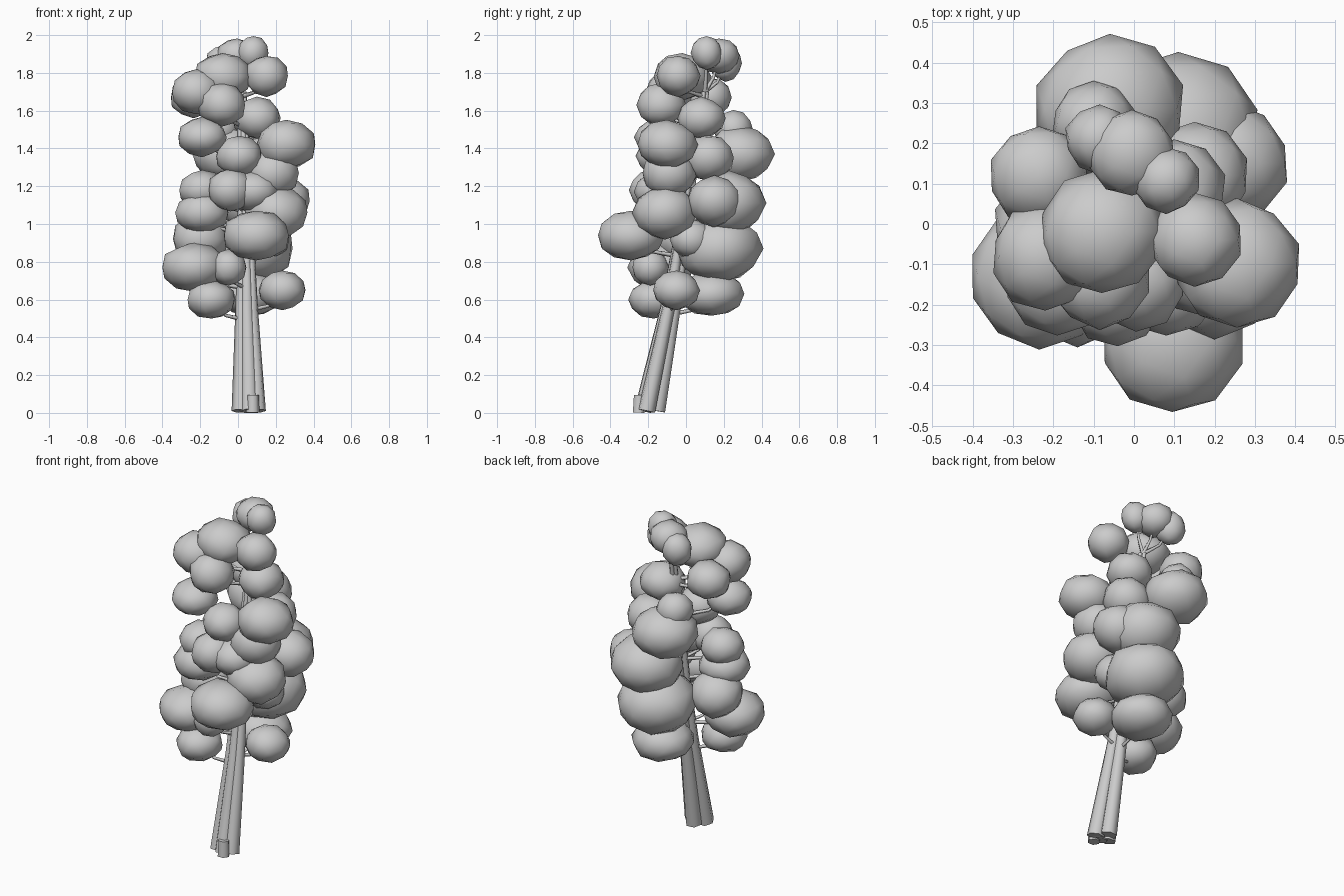
import bpy, random
from mathutils import Vector

random.seed(4)


def tube(name, pts, sides=1):
    """Tapered tube through (x, y, z, radius) points."""
    cu = bpy.data.curves.new(name, 'CURVE')
    cu.dimensions = '3D'
    cu.bevel_depth = 1.0
    cu.bevel_resolution = sides
    cu.use_fill_caps = True
    sp = cu.splines.new('POLY')
    sp.points.add(len(pts) - 1)
    for p, (x, y, z, r) in zip(sp.points, pts):
        p.co = (x, y, z, 1)
        p.radius = r
    sp.use_smooth = True
    ob = bpy.data.objects.new(name, cu)
    bpy.context.collection.objects.link(ob)
    return ob


def clump(name, x, y, z, r, h):
    """Low-poly, slightly irregular leaf ball of radius r and half height h."""
    bpy.ops.mesh.primitive_ico_sphere_add(subdivisions=2, radius=1, location=(x, y, z))
    ob = bpy.context.object
    ob.name = name
    for v in ob.data.vertices:
        c = v.co * random.uniform(0.99, 1.08)
        v.co = (c.x * r, c.y * r, c.z * h)
    bpy.ops.object.shade_smooth()


# leaf clumps: x, y, z, radius, half height
crown = [
    (0.08, 0.11, 1.905, .08, .088), (-0.005, 0.175, 1.89, .105, .09), (-0.085, 0.21, 1.85, .083, .095),
    (-0.08, -0.02, 1.78, .148, .12), (0.15, -0.04, 1.785, .112, .105),
]
upper = [
    (-0.22, -0.08, 1.70, .13, .112), (-0.235, 0.12, 1.67, .12, .105), (-0.085, -0.13, 1.63, .125, .11),
    (0.10, 0.08, 1.56, .123, .108), (-0.19, -0.14, 1.46, .127, .10), (-0.10, 0.25, 1.50, .10, .10),
    (0.255, -0.10, 1.42, .155, .125), (-0.06, 0.285, 1.37, .177, .145),
]
middle = [
    (0.005, -0.14, 1.36, .12, .105), (0.15, 0.12, 1.35, .13, .12), (0.18, -0.09, 1.27, .14, .13),
    (-0.19, -0.08, 1.18, .12, .10), (-0.04, -0.18, 1.18, .118, .11), (0.08, -0.14, 1.17, .13, .105),
    (0.11, 0.22, 1.11, .195, .165), (0.235, 0.15, 1.12, .145, .13), (0.20, -0.11, 1.06, .165, .135),
    (-0.19, -0.10, 1.06, .14, .105),
]
lower = [
    (0.095, -0.29, 0.94, .175, .13), (-0.20, -0.01, 0.92, .145, .13), (0.07, 0.175, 0.87, .22, .175),
    (-0.235, -0.13, 0.77, .168, .125), (-0.05, -0.19, 0.77, .093, .095), (-0.14, -0.17, 0.60, .127, .10),
    (0.235, -0.05, 0.65, .122, .10), (0.06, 0.135, 0.63, .17, .115), (0.16, 0.03, 0.92, .11, .10),
]

# trunk centre line used by stems and branches
spine = [Vector(p) for p in [(.055, -.195, .01), (.045, -.085, .55), (.04, -.03, .9),
                             (.03, .03, 1.3), (.02, .1, 1.7)]]


def on_spine(z):
    for a, b in zip(spine, spine[1:]):
        if z <= b.z:
            return a.lerp(b, max(0, (z - a.z) / (b.z - a.z)))
    return spine[-1].copy()


for group, clumps in [("crown", crown), ("upper", upper), ("middle", middle), ("lower", lower)]:
    for i, c in enumerate(clumps, 1):
        clump(f"{group}_leaves_{i}", *c)
        # thin curved branch from the trunk to the clump
        s = on_spine(c[2] - 0.11)
        e = Vector(c[:3])
        m = s.lerp(e, 0.6) - Vector((0, 0, 0.04))
        tube(f"{group}_branch_{i}", [(*s, .013), (*m, .009), (*e, .005)], 0)

# trunk made of a few merged stems
for i, (dx, dy) in enumerate([(-.04, -.015), (.045, -.015), (0, .04), (.005, -.035)], 1):
    pts = []
    for p, k, r in zip(spine, (1, .6, .5, .4, .3), (.049, .035, .024, .018, .012)):
        pts.append((p.x + dx * k, p.y + dy * k, p.z, r))
    tube(f"trunk_stem_{i}", pts)

# short cut stump at the foot
tube("foot_stump", [(.078, -.25, .001, .036), (.078, -.248, .095, .032)])
